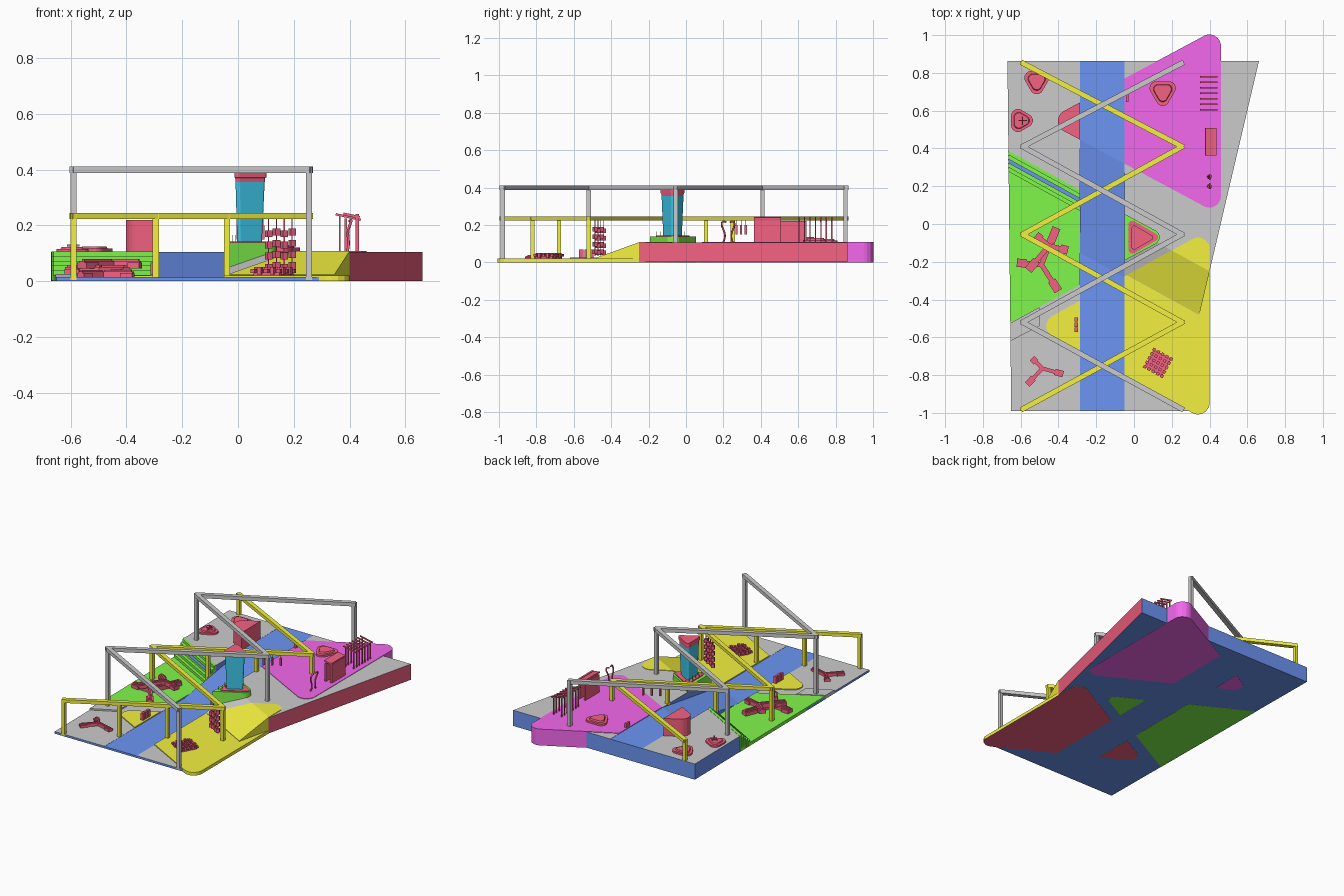
import bpy, bmesh, math
from mathutils import Vector, Matrix

if "Cube" in bpy.data.objects:
    bpy.data.objects.remove(bpy.data.objects["Cube"])

COL = dict(grey=(.8, .8, .8), yellow=(.9, .88, .05), red=(.9, .12, .22), blue=(.15, .3, .9),
           green=(.22, .93, .07), magenta=(.9, .14, .85), sky=(.05, .6, .85))
MATS = {}
K = 0.55            # slope shared by all the diagonal fold lines: y = c - K*x
LOW, HIGH = .015, .105


def mat(c):
    if c not in MATS:
        MATS[c] = bpy.data.materials.new(c)
        MATS[c].diffuse_color = (*COL[c], 1)
    return MATS[c]


def finish(name, bm, *cols):
    me = bpy.data.meshes.new(name)
    bmesh.ops.recalc_face_normals(bm, faces=bm.faces)
    bm.to_mesh(me)
    bm.free()
    for c in cols:
        me.materials.append(mat(c))
    ob = bpy.data.objects.new(name, me)
    bpy.context.collection.objects.link(ob)
    return ob


def rounded(pts, r, n=7):
    out = []
    for i, p in enumerate(pts):
        p = Vector(p)
        a = (Vector(pts[i - 1]) - p).normalized()
        b = (Vector(pts[(i + 1) % len(pts)]) - p).normalized()
        half = a.angle(b) / 2
        c = p + (a + b).normalized() * r / math.sin(half)
        t = r / math.tan(half)
        d1, d2 = p + a * t - c, p + b * t - c
        out += [c + d1.lerp(d2, k / n).normalized() * r for k in range(n + 1)]
    return out


def slab(name, pts, h, cols, clips=(), splits=(), z0=0.0, red_east=False):
    """Flat outline, clipped, folded along diagonals, then raised to height h(x, y)."""
    bm = bmesh.new()
    bm.faces.new([bm.verts.new((p[0], p[1], z0)) for p in pts])
    cuts = [(co, no, True) for co, no in clips] + [((0, c, 0), (K, 1, 0), False) for c in splits]
    for co, no, clear in cuts:
        bmesh.ops.bisect_plane(bm, geom=bm.verts[:] + bm.edges[:] + bm.faces[:], plane_co=co,
                               plane_no=no, clear_outer=clear)
    base = bm.faces[:]
    new = bmesh.ops.extrude_face_region(bm, geom=base, use_keep_orig=True)['geom']
    for v in new:
        if isinstance(v, bmesh.types.BMVert):
            v.co.z = h(v.co.x, v.co.y) if callable(h) else h
    bmesh.ops.recalc_face_normals(bm, faces=bm.faces)
    for f in bm.faces:
        f.normal_update()
        f.material_index = 0 if f.normal.z > .3 else 2 if f.normal.z < -.3 else 1
        if red_east and f.normal.x > .9:
            f.material_index = 3
    return finish(name, bm, *cols, *(['red'] if red_east else []))


def boxes(name, col, items):
    """items: (centre, size, z rotation[, y rotation])"""
    bm = bmesh.new()
    for c, s, rz, *ry in items:
        m = Matrix.Translation(c) @ Matrix.Rotation(rz, 4, 'Z')
        if ry:
            m = m @ Matrix.Rotation(ry[0], 4, 'Y')
        bmesh.ops.create_cube(bm, size=1, matrix=m @ Matrix.Diagonal((*s, 1)))
    return finish(name, bm, col)


def triangle(x, y, R, ang, r):
    return rounded([(x + R * math.cos(ang + i * math.tau / 3), y + R * math.sin(ang + i * math.tau / 3))
                    for i in range(3)], r)


def loft(name, col, sections):
    bm = bmesh.new()
    rings = [[bm.verts.new((p[0], p[1], z)) for p in pts] for pts, z in sections]
    for a, b in zip(rings, rings[1:]):
        for i in range(len(a)):
            bm.faces.new((a[i - 1], a[i], b[i], b[i - 1]))
    bm.faces.new(rings[0])
    bm.faces.new(rings[-1])
    return finish(name, bm, col)


def ramp(x, y, top, bottom, hi, lo):
    t = (y + K * x - bottom) / (top - bottom)
    return lo + (hi - lo) * min(1, max(0, t))


def east_h(x, y):
    return ramp(x, y, -.03, -.31, HIGH, LOW)


W_CLIP = ((-.285, 0, 0), (1, 0, 0))      # keep west of the canal
E_CLIP = ((-.05, 0, 0), (-1, 0, 0))      # keep east of the canal
WALL = ((.40, -.25, 0), (1, -.234, 0))   # keep inside the slanted east wall
GROUND = ('grey', 'blue', 'blue')

# Ground: two banks and the sloping canal between them
west = [(-.65, -.99), (-.285, -.99), (-.285, .864), (-.67, .864)]
slab('west_bank_upper', west, HIGH, GROUND, [((0, .017, 0), (-K, -1, 0))], z0=.001)
slab('west_bank_lower', west, LOW, GROUND, [((0, .017, 0), (K, 1, 0))], z0=.001)
slab('west_bank_step', [(-.655, -.62), (-.5, -.54), (-.5, -.44), (-.655, -.525)], .025,
     ('grey', 'grey', 'blue'), z0=.002)
slab('east_bank', [(-.05, -.99), (.32, -.99), (.34, -.5), (.40, -.25), (.662, .864), (-.05, .864)],
     east_h, GROUND, splits=(-.03, -.31), z0=.001, red_east=True)
slab('canal', [(-.285, -.99), (-.05, -.99), (-.05, .864), (-.285, .864)],
     lambda x, y: ramp(x, y, .29, -.31, .104, .014), ('blue',) * 3, splits=(.29, -.31), z0=.001)

# Three large rounded triangular plazas, interrupted by the canal
yellow = rounded([(.40, -.03), (-.53, -.54), (.40, -1.05)], .06)
slab('yellow_plaza', yellow, .021, ('yellow', 'yellow', 'red'), [E_CLIP])
slab('yellow_plaza_tip', yellow, .021, ('yellow', 'yellow', 'red'), [W_CLIP])
slab('yellow_ramp', yellow, lambda x, y: max(.0205, east_h(x, y) + .003), ('yellow',) * 3,
     [E_CLIP, WALL, ((0, -.29, 0), (-K, -1, 0))], (-.03, -.05, -.07), z0=.01)
magenta = rounded([(.46, 1.044), (-.47, .545), (.46, .046)], .06)
slab('magenta_plaza', magenta, HIGH + .003, ('magenta',) * 3, [E_CLIP])
slab('red_pavilion', magenta, .22, ('red', 'red', 'magenta'), [W_CLIP])
green = rounded([(-.66, .38), (-.66, -.52), (.18, -.07)], .04)
slab('green_lawn', [(-.665, .385), (-.655, -.522), (.18, -.07)], .022, ('green',) * 3, [W_CLIP])
slab('tower_platform', green, .138, ('green',) * 3, [E_CLIP])
slab('tower_platform_pad', triangle(.03, -.07, .118, 0, .02), .143, ('red',) * 3, z0=.13)

# Lawn stairs, one tread blue
for i in range(5):
    c = .022 - i * .022
    slab(f'lawn_step_{i + 1}', [(-.668, c + K * .668), (-.662, c - .022 + K * .662),
                               (-.285, c - .022 + K * .285), (-.285, c + K * .285)],
         .107 - i * .017, ('blue' if i == 2 else 'green', 'green', 'green'), z0=.003)

# Tower flaring upwards with a red crown
tri = lambda s: triangle(.03, -.072, .08 * s, 0, .012 * s)
loft('tower_shaft', 'sky', [(tri(.82), .14), (tri(.97), .355)])
loft('tower_crown', 'red', [(tri(.98), .355), (tri(1.0), .37), (tri(1.06), .372), (tri(1.06), .392)])
boxes('platform_grass', 'green', [((-.03 + .01 * (i % 3), -.16 + .022 * i, .15), (.002, .002, .03), 0)
                                  for i in range(9)])


# Zigzag overhead frames with posts
def zigzag(name, col, first, second, z, th, extra=()):
    ys = (.852, .41, -.055, -.52, -.98)
    pts = [Vector(((first, second)[i % 2], y, 0)) for i, y in enumerate(ys)]
    items = []
    for a, b in zip(pts, pts[1:]):
        d, m = b - a, (a + b) / 2
        items.append(((m.x, m.y, z - th / 2), (d.length + .018, .028, th), math.atan2(d.y, d.x)))
    for p in pts + [Vector(e) for e in extra]:
        items.append(((p.x, p.y, (z - .002) / 2 + .002), (.022, .022, z - .006), 0))
    boxes(name, col, items)


zigzag('grey_zigzag_frame', 'grey', .255, -.59, .412, .024)
zigzag('yellow_zigzag_frame', 'yellow', -.59, .255, .245, .022,
       [(-.295, -.82, 0), (-.04, -.68, 0), (-.295, .107, 0), (-.04, .25, 0)])

# Hanging strands of blocks under the yellow beams
items = []
for i in range(4):
    x = .11 + i * .028
    y = -.52 + (.255 - x) * .55
    items.append(((x, y, .13), (.004, .004, .19), 0))
    items += [((x, y, .05 + .04 * k + .006 * (i % 2)), (.02, .02, .024), .5) for k in range(4)]
for i in range(3):
    x = 0 + i * .045
    y = .41 - (.255 - x) * .55
    items += [((x, y, .2), (.003, .003, .06), 0), ((x, y, .175), (.01, .012, .05), 0)]
boxes('hanging_strands', 'red', items)

# Rounded triangular planters and fountain
for name, x, y, R, a, h in (('planter', -.515, .757, .105, -math.pi / 2, .02),
                            ('fountain', -.6, .548, .1, 0, .018),
                            ('pool', .152, .7, .11, -math.pi / 2, .025)):
    t = lambda s: triangle(x, y, R * s, a, .035 * s)
    z = HIGH
    loft(name, 'red', [(t(1), z - .01), (t(1), z + h * .6), (t(.72), z + h * .6), (t(.66), z + h)])
boxes('fountain_jets', 'red', [((-.59, .547, .135), (.006, .006, .03), 0),
                               ((-.59, .547, .128), (.045, .006, .006), 0),
                               ((-.59, .547, .128), (.006, .045, .006), 0)])


# Three-armed benches: flared arms with a raised ridge
def arms(name, cx, cy, z, ends, h, w=.026):
    items = []
    for ex, ey in ends:
        d = Vector((ex - cx, ey - cy))
        a = math.atan2(d.y, d.x)
        items.append((((cx + ex) / 2, (cy + ey) / 2, z + h / 2), (d.length, w, h), a))
        items.append(((cx + d.x * .8, cy + d.y * .8, z + h * .4), (d.length * .4, w * 1.7, h * .8), a))
        items.append((((cx + ex) / 2, (cy + ey) / 2, z + h), (d.length * .9, w * .4, h * .5), a))
    boxes(name, 'red', items)


arms('star_bench_lower', -.49, -.215, .02, [(-.62, -.205), (-.40, -.355), (-.41, -.02)], .03)
arms('star_bench_upper', -.45, -.115, .045, [(-.52, -.06), (-.35, -.14), (-.56, -.245)], .028)
arms('corner_bench', -.485, -.765, .012, [(-.565, -.85), (-.54, -.71), (-.375, -.795)], .022, .02)

# Grid of small seats on the yellow plaza
rot = Matrix.Rotation(-.5, 2)
items = [((.127, -.735, .026), (.105, .105, .012), -.5)]
for i in range(5):
    for j in range(5):
        p = rot @ Vector(((i - 2) * .026, (j - 2) * .026))
        items.append(((.127 + p.x, -.735 + p.y, .037), (.016, .016, .026 if (i + j) % 2 else .014), -.5))
boxes('seat_grid', 'red', items)
boxes('plaza_sign', 'red', [((-.305, -.56 + .027 * i, .045), (.018, .022, .045), 0) for i in range(3)])
boxes('canal_sign', 'red', [((-.035, .665, .12), (.014, .04, .03), 0)])

# Shelter and pergola along the magenta plaza
boxes('shelter', 'red', [((.428, .435, .17), (.012, .145, .14), 0), ((.386, .435, .165), (.01, .145, .12), 0),
                         ((.407, .435, .235), (.06, .145, .01), 0, .2)])
items = []
for i in range(7):
    y = .605 + i * .029
    items += [((.425, y, .165), (.006, .006, .125), 0), ((.365, y, .17), (.006, .006, .135), 0),
              ((.395, y, .23), (.092, .007, .008), 0, .22)]
boxes('pergola', 'red', items)

# Curved sculpture
cu = bpy.data.curves.new('curved_sculpture', 'CURVE')
cu.dimensions, cu.bevel_depth, cu.bevel_resolution, cu.resolution_u = '3D', .005, 2, 6
for side in (-1, 1):
    sp = cu.splines.new('NURBS')
    pts = [(.39, .225 + side * .03, .1), (.4, .225 + side * .012, .13), (.39, .225 + side * .02, .17),
           (.4, .225 + side * .04, .2), (.41, .225 + side * .03, .225), (.4, .225 + side * .01, .215)]
    sp.points.add(len(pts) - 1)
    for q, p in zip(sp.points, pts):
        q.co = (*p, 1)
    sp.use_endpoint_u, sp.order_u = True, 4
cu.materials.append(mat('red'))
bpy.context.collection.objects.link(bpy.data.objects.new('curved_sculpture', cu))

for m in bpy.data.materials:
    if m.users and not m.is_grease_pencil:
        m.use_nodes = True
        m.node_tree.nodes["Principled BSDF"].inputs["Base Color"].default_value = m.diffuse_color
